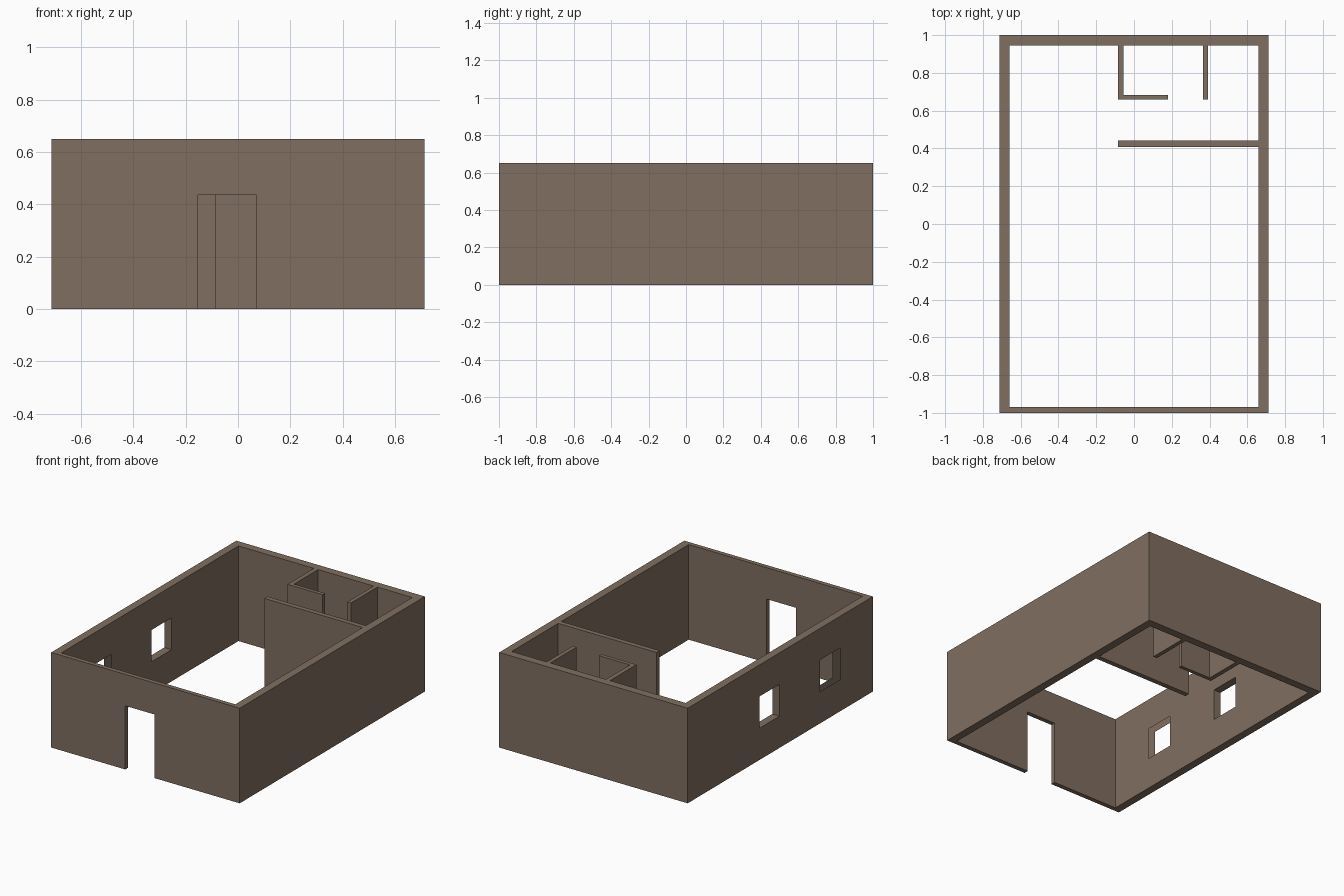
import bpy, bmesh

if "Cube" in bpy.data.objects:
    bpy.data.objects.remove(bpy.data.objects["Cube"])

H = 0.65                      # wall height
wall_mat = bpy.data.materials.new("taupe_wall")
wall_mat.diffuse_color = (0.215, 0.157, 0.115, 1)
wall_mat.use_nodes = True
wall_mat.node_tree.nodes["Principled BSDF"].inputs["Base Color"].default_value = wall_mat.diffuse_color


def prism(name, outline, z0, z1):
    """Extrude a flat outline from z0 up to z1."""
    bm = bmesh.new()
    base = bm.faces.new([bm.verts.new((x, y, z0)) for x, y in outline])
    top = bmesh.ops.extrude_face_region(bm, geom=[base])["geom"]
    for v in top:
        if isinstance(v, bmesh.types.BMVert):
            v.co.z = z1
    bmesh.ops.recalc_face_normals(bm, faces=bm.faces[:])
    me = bpy.data.meshes.new(name)
    bm.to_mesh(me)
    bm.free()
    me.materials.append(wall_mat)
    ob = bpy.data.objects.new(name, me)
    bpy.context.collection.objects.link(ob)
    return ob


def box(name, x0, x1, y0, y1, z0=0, z1=H):
    return prism(name, [(x0, y0), (x1, y0), (x1, y1), (x0, y1)], z0, z1)


# Outer shell: solid block minus the room, the door and two windows
shell = box("outer_walls", -0.713, 0.713, -1, 1)
cutters = [
    box("room_cutter", -0.658, 0.658, -0.969, 0.944, -0.1, H + 0.1),
    box("door_cutter", -0.153, 0.07, -1.1, -0.9, -0.1, 0.435),
    box("rear_window_cutter", -0.8, -0.6, 0.008, 0.222, 0.217, 0.434),
    box("front_window_cutter", -0.8, -0.6, -0.643, -0.427, 0.217, 0.434),
]
for c in cutters:
    c.hide_render = True
    m = shell.modifiers.new(c.name, "BOOLEAN")
    m.operation = "DIFFERENCE"
    m.solver = "EXACT"
    m.object = c
bpy.context.view_layer.update()
deps = bpy.context.evaluated_depsgraph_get()
cut_mesh = bpy.data.meshes.new_from_object(shell.evaluated_get(deps))
shell.modifiers.clear()
shell.data = cut_mesh
for c in cutters:
    bpy.data.objects.remove(c)

# The front window is open into the wall cavity: drop its lining faces
bm = bmesh.new()
bm.from_mesh(cut_mesh)
lining = []
for f in bm.faces:
    c = f.calc_center_median()
    if (abs(f.normal.x) < 0.5 and -0.70 < c.x < -0.67
            and -0.66 < c.y < -0.41 and 0.2 < c.z < 0.45):
        lining.append(f)
bmesh.ops.delete(bm, geom=lining, context="FACES_ONLY")
for f in bm.faces:
    f.material_index = 0
bm.to_mesh(cut_mesh)
bm.free()
cut_mesh.materials.clear()
cut_mesh.materials.append(wall_mat)

# Partitions: long divider, L-shaped closet wall, short stub
box("long_partition", -0.086, 0.658, 0.407, 0.441)
prism("closet_corner_partition",
      [(-0.086, 0.944), (-0.086, 0.658), (0.18, 0.658),
       (0.18, 0.684), (-0.055, 0.684), (-0.055, 0.944)], 0, H)
box("short_partition", 0.365, 0.393, 0.66, 0.944)
